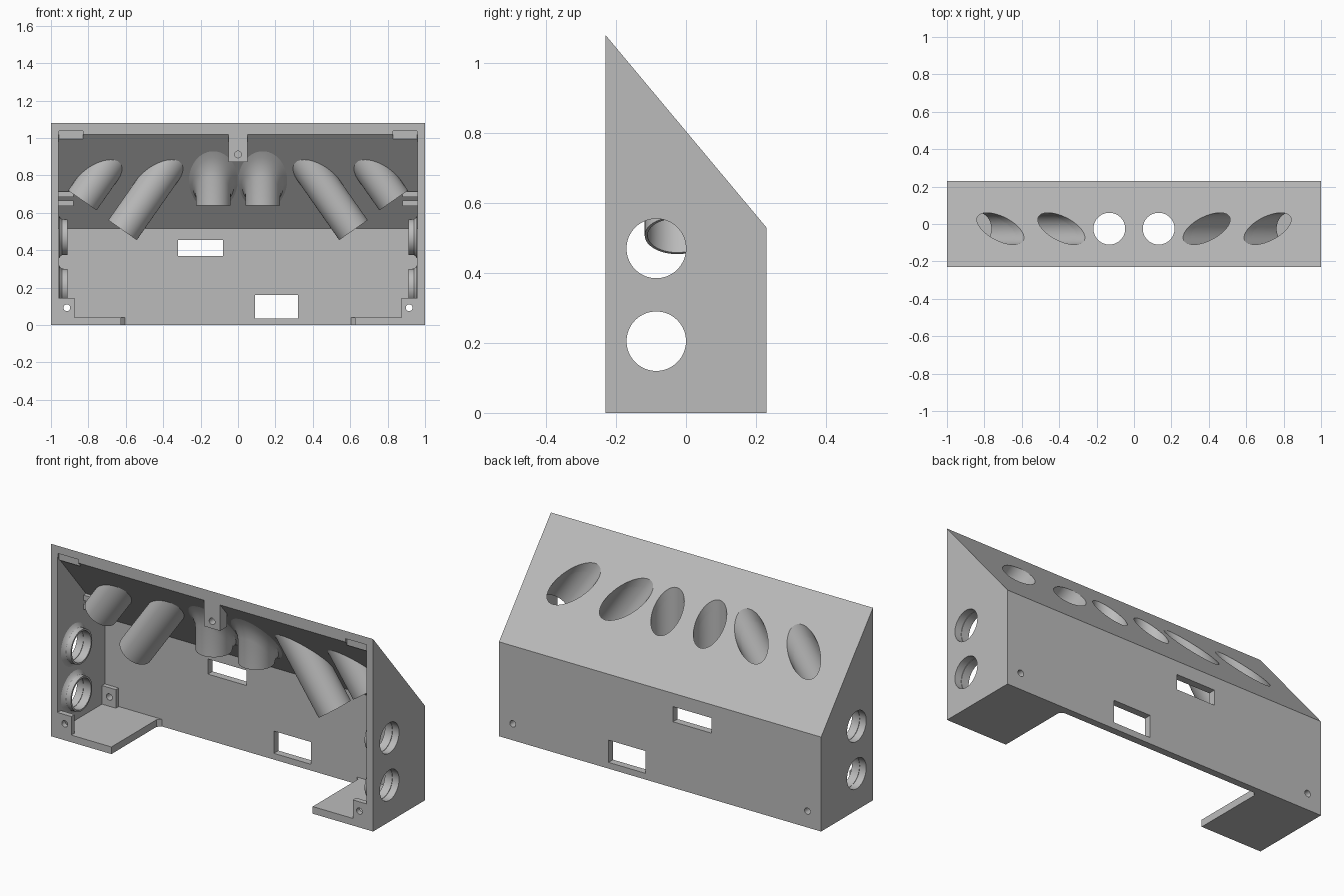
import bpy, bmesh, math
from mathutils import Vector, Matrix

cube = bpy.data.objects.get("Cube")
if cube:
    bpy.data.objects.remove(cube, do_unlink=True)

grey = bpy.data.materials.new("plain grey")
grey.use_nodes = True
COLOUR = (0.5, 0.5, 0.5, 1)
grey.diffuse_color = COLOUR
grey.node_tree.nodes["Principled BSDF"].inputs["Base Color"].default_value = COLOUR

SEG = 64
WALL = 0.04
HOLE_R, TUBE_R = 0.085, 0.093
SLOPE = 0.55 / 0.46
NORMAL = Vector((0, 0.55, 0.46)).normalized()


def finish(name, bm):
    bmesh.ops.recalc_face_normals(bm, faces=bm.faces)
    mesh = bpy.data.meshes.new(name)
    bm.to_mesh(mesh)
    bm.free()
    mesh.materials.append(grey)
    ob = bpy.data.objects.new(name, mesh)
    bpy.context.collection.objects.link(ob)
    return ob


def prism(name, outline, axis, lo, hi):
    """Extrude a 2D outline along x (outline in y, z) or z (outline in x, y)."""
    bm = bmesh.new()
    place = (lambda a, b, c: (c, a, b)) if axis == "x" else (lambda a, b, c: (a, b, c))
    face = bm.faces.new([bm.verts.new(place(a, b, lo)) for a, b in outline])
    ext = bmesh.ops.extrude_face_region(bm, geom=[face])
    verts = [v for v in ext["geom"] if isinstance(v, bmesh.types.BMVert)]
    bmesh.ops.translate(bm, verts=verts, vec=place(0, 0, hi - lo))
    return finish(name, bm)


def box(name, x, y, z):
    x = sorted(x)
    return prism(name, [(x[0], y[0]), (x[1], y[0]), (x[1], y[1]), (x[0], y[1])], "z", *z)


def rod(name, start, end, radius):
    start, end = Vector(start), Vector(end)
    bm = bmesh.new()
    rot = (end - start).to_track_quat("Z", "Y").to_matrix().to_4x4()
    bmesh.ops.create_cone(bm, cap_ends=True, segments=SEG, radius1=radius, radius2=radius,
                          depth=(end - start).length,
                          matrix=Matrix.Translation((start + end) / 2) @ rot)
    return finish(name, bm)


def loft(name, rings):
    """Skin a closed series of rings into a hollow ring-shaped solid."""
    bm = bmesh.new()
    loops = [[bm.verts.new(p) for p in ring] for ring in rings]
    for i, a in enumerate(loops):
        b = loops[(i + 1) % len(loops)]
        for k in range(SEG):
            m = (k + 1) % SEG
            bm.faces.new((a[k], a[m], b[m], b[k]))
    return finish(name, bm)


def cut(ob, cutters):
    for c in cutters:
        mod = ob.modifiers.new("cut", "BOOLEAN")
        mod.operation, mod.solver, mod.object = "DIFFERENCE", "EXACT", c
    bpy.context.view_layer.update()
    graph = bpy.context.evaluated_depsgraph_get()
    mesh = bpy.data.meshes.new_from_object(ob.evaluated_get(graph))
    ob.modifiers.clear()
    ob.data = mesh


def roof_z(y):
    return 0.53 + (0.23 - y) * SLOPE


parts, cutters = [], []

# Shell: sloped box, open at the front and under the middle
shell = prism("shell", [(-0.23, 0), (-0.23, 1.08), (0.23, 0.53), (0.23, 0)], "x", -1, 1)
drop = WALL / NORMAL.z
cutters.append(prism("cavity", [(-0.3, WALL), (-0.3, roof_z(-0.3) - drop),
                                (0.19, roof_z(0.19) - drop), (0.19, WALL)], "x", -0.96, 0.96))
cutters.append(prism("floor_gap", [(-0.625, -0.3), (-0.625, 0.17), (-0.605, 0.19),
                                   (0.605, 0.19), (0.625, 0.17), (0.625, -0.3)],
                     "z", -0.1, 0.1))
cutters.append(box("upper_window", (-0.32, -0.08), (0.1, 0.3), (0.37, 0.455)))
cutters.append(box("lower_window", (0.09, 0.32), (0.1, 0.3), (0.035, 0.16)))

# Hollow tubes hanging from the sloped roof
for name, x, tilt, length, flared in (("inner", 0.132, 0, 0.195, True),
                                      ("middle", 0.388, 35, 0.4, False),
                                      ("outer", 0.714, 35, 0.206, False)):
    for side, s in (("left", 1), ("right", -1)):
        ang = math.radians(tilt)
        axis = Vector((-s * math.sin(ang), 0, math.cos(ang)))
        across = Vector((math.cos(ang), 0, s * math.sin(ang)))
        foot = Vector((s * x, -0.025, roof_z(-0.025)))

        def ring(r, depth=None):
            pts = []
            for k in range(SEG):
                t = math.tau * k / SEG
                off = r * (math.cos(t) * across + math.sin(t) * Vector((0, 1, 0)))
                h = -length
                if depth is not None:
                    h = max(h, (-depth - NORMAL.dot(off)) / NORMAL.dot(axis))
                pts.append(foot + off + h * axis)
            return pts

        rings = [ring(TUBE_R, 0.036)]
        if flared:
            rings = [ring(0.135, 0.038), ring(0.113, 0.048), ring(0.099, 0.066),
                     ring(TUBE_R, 0.09)]
        rings += [ring(TUBE_R), ring(HOLE_R), ring(HOLE_R, 0.036)]
        parts.append(loft(f"{side}_{name}_tube", rings))
        cutters.append(rod("roof_hole", foot - axis * min(length, 0.19),
                           foot + axis * 0.3, HOLE_R))

# Side holes with flared collars inside
COLLAR = ((HOLE_R, 0.958), (0.117, 0.958), (0.103, 0.95), (0.096, 0.94),
          (0.095, 0.912), (HOLE_R, 0.912))
for side, s in (("left", 1), ("right", -1)):
    for level, z in (("lower", 0.205), ("upper", 0.47)):
        angles = [math.tau * k / SEG for k in range(SEG)]
        parts.append(loft(f"{side}_{level}_collar",
                          [[(s * x, -0.085 + r * math.cos(t), z + r * math.sin(t))
                            for t in angles] for r, x in COLLAR]))
        cutters.append(rod("side_hole", (s * 0.9, -0.085, z), (s * 1.1, -0.085, z), HOLE_R))

    # Screw posts at the bottom corners
    screw = rod("screw_hole", (s * 0.915, -0.4, 0.092), (s * 0.915, 0.4, 0.092), 0.018)
    cutters.append(screw)
    for end, y in (("front", (-0.23, -0.2)), ("back", (0.165, 0.192))):
        post = box(f"{side}_{end}_post", (s * 0.874, s * 0.965), y, (0.035, 0.144))
        cut(post, [screw])
        parts.append(post)

    # Recessed tabs in the top corners of the rim
    cutters.append(box("rim_notch", (s * 0.83, s * 0.958), (-0.3, -0.217), (0.995, 1.037)))
    parts.append(box(f"{side}_rim_tab", (s * 0.83, s * 0.958), (-0.217, -0.2), (0.995, 1.037)))

    # Slotted clips under the roof
    for level, z in (("lower", 0.635), ("upper", 0.685)):
        parts.append(box(f"{side}_{level}_clip", (s * 0.88, s * 0.965), (0.0, 0.07),
                         (z, z + 0.03)))

cut(shell, cutters)
parts.append(shell)

# Centre lug with a blind screw hole
lug = prism("centre_lug", [(-0.23, 0.872), (-0.23, 1.03), (-0.17, 0.975), (-0.17, 0.872)],
            "x", -0.05, 0.05)
blind = rod("lug_hole", (0, -0.3, 0.912), (0, -0.19, 0.912), 0.018)
cut(lug, [blind])
parts.append(lug)

for c in cutters + [blind]:
    bpy.data.objects.remove(c, do_unlink=True)

# Smooth the round walls, keep the edges crisp
bpy.ops.object.select_all(action="DESELECT")
for ob in parts:
    ob.select_set(True)
bpy.context.view_layer.objects.active = shell
bpy.ops.object.shade_smooth_by_angle(angle=math.radians(30))
